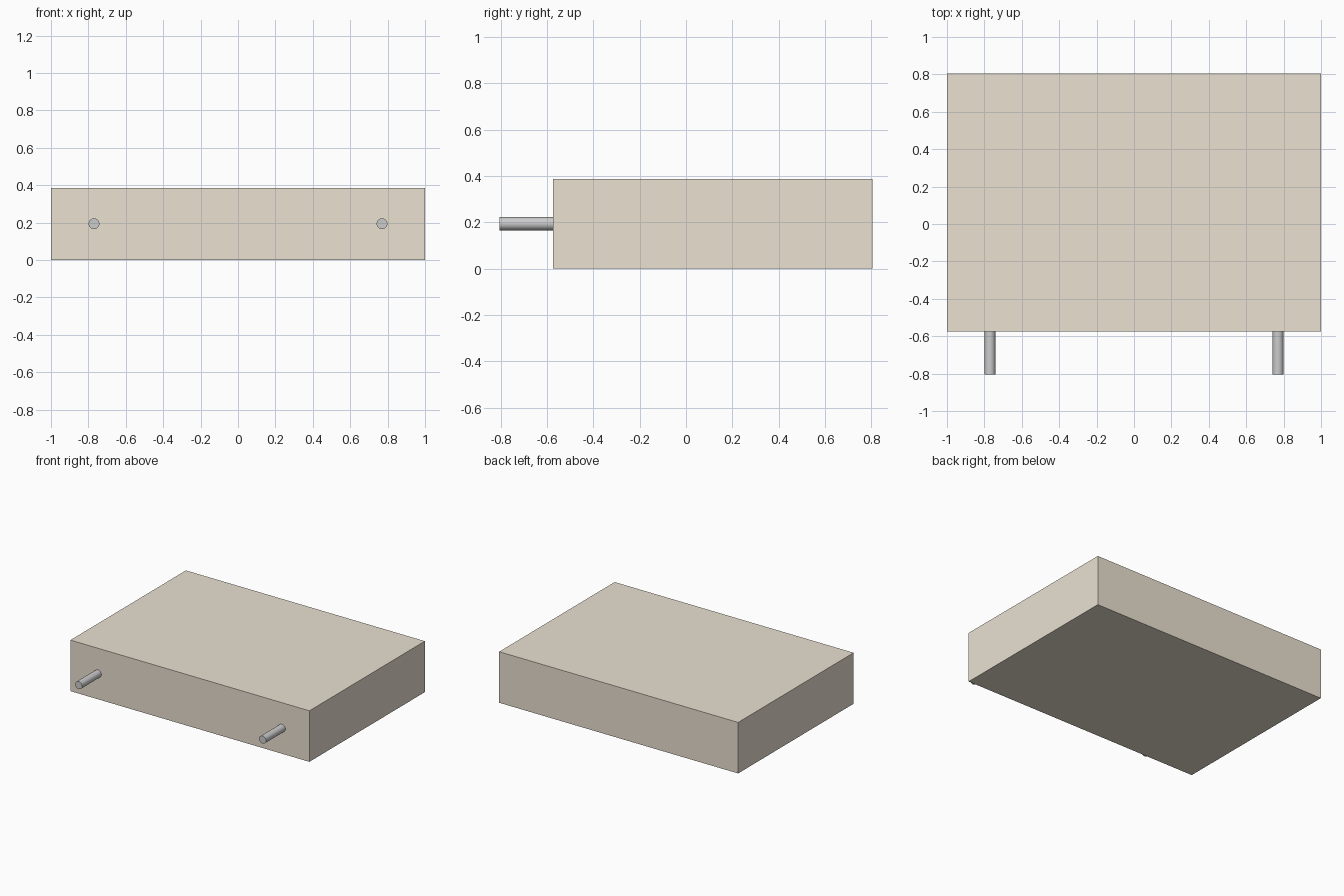
import bpy
from math import radians

if "Cube" in bpy.data.objects:
    bpy.data.objects.remove(bpy.data.objects["Cube"])

FRONT, BACK, HEIGHT = -0.575, 0.805, 0.386
PIN_TIP, PIN_X, PIN_Z, PIN_R = -0.805, 0.77, 0.194, 0.029


def material(name, color):
    mat = bpy.data.materials.new(name)
    mat.diffuse_color = color
    mat.use_nodes = True
    mat.node_tree.nodes["Principled BSDF"].inputs["Base Color"].default_value = mat.diffuse_color
    return mat


def pin(name, x):
    # Round rod running out of the front face
    end = FRONT + 0.002
    bpy.ops.mesh.primitive_cylinder_add(
        vertices=32, radius=PIN_R, depth=end - PIN_TIP,
        location=(x, (PIN_TIP + end) / 2, PIN_Z), rotation=(radians(90), 0, 0))
    obj = bpy.context.object
    obj.name = name
    bpy.ops.object.shade_smooth_by_angle(angle=radians(30))


# Solid block body
bpy.ops.mesh.primitive_cube_add(size=1, location=(0, (FRONT + BACK) / 2, HEIGHT / 2))
body = bpy.context.object
body.name = "block_body"
body.scale = (2, BACK - FRONT, HEIGHT)
bpy.ops.object.transform_apply(location=False, rotation=False, scale=True)
body.data.materials.append(material("tan", (0.82, 0.75, 0.64, 1)))

# Pair of pins
for side, x in (("left", -PIN_X), ("right", PIN_X)):
    pin(f"{side}_pin", x)
